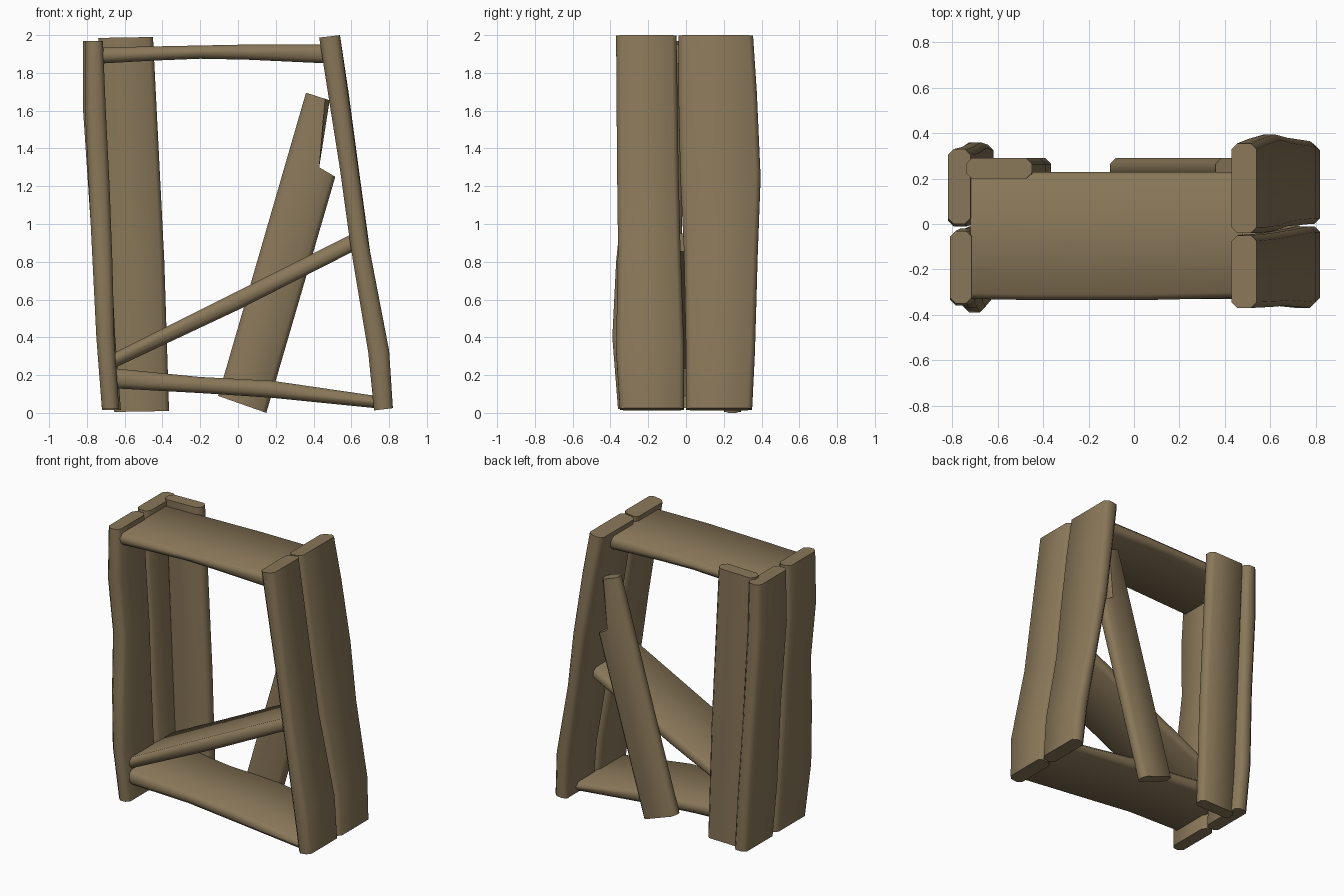
import bpy, bmesh, math

wood = bpy.data.materials.new("weathered_wood")
wood.diffuse_color = (0.25, 0.185, 0.10, 1)


def finish(bm, name):
    bmesh.ops.recalc_face_normals(bm, faces=bm.faces)
    me = bpy.data.meshes.new(name)
    bm.to_mesh(me)
    bm.free()
    me.materials.append(wood)
    ob = bpy.data.objects.new(name, me)
    bpy.context.collection.objects.link(ob)
    bpy.ops.object.select_all(action='DESELECT')
    ob.select_set(True)
    bpy.context.view_layer.objects.active = ob
    bpy.ops.object.shade_smooth_by_angle(angle=math.radians(50))
    return ob


def plank(name, axis, stations, c=0.025, tilt=0.0):
    """Loft a chamfered rectangle. Station: position, u0, u1 (thickness), y0, y1."""
    bm = bmesh.new()
    rings = []
    for s, u0, u1, y0, y1 in stations:
        outline = [(u0 + c, y0), (u1 - c, y0), (u1, y0 + c), (u1, y1 - c),
                   (u1 - c, y1), (u0 + c, y1), (u0, y1 - c), (u0, y0 + c)]
        ring = []
        for u, y in outline:
            p = s + tilt * (u - u1)
            ring.append(bm.verts.new((u, y, p) if axis == 'z' else (p, y, u)))
        rings.append(ring)
    for a, b in zip(rings, rings[1:]):
        for i in range(8):
            j = (i + 1) % 8
            bm.faces.new((a[i], a[j], b[j], b[i]))
    bm.faces.new(rings[0])
    bm.faces.new(rings[-1])
    return finish(bm, name)


# left wall: two upright planks side by side
plank("left_front_upright", 'z', [
    (0.02, -0.72, -0.63, -0.36, -0.01), (0.40, -0.75, -0.655, -0.39, -0.01),
    (0.80, -0.77, -0.665, -0.37, -0.02), (1.20, -0.79, -0.68, -0.33, -0.02),
    (1.60, -0.81, -0.70, -0.36, -0.03), (1.97, -0.81, -0.715, -0.35, -0.03)])
plank("left_back_upright", 'z', [
    (0.015, -0.72, -0.62, 0.01, 0.35), (0.40, -0.75, -0.65, 0.00, 0.36),
    (1.00, -0.78, -0.68, 0.00, 0.34), (1.60, -0.82, -0.71, -0.01, 0.33),
    (1.97, -0.82, -0.72, 0.0, 0.33)])

# right wall: two leaning, bent planks
plank("right_front_upright", 'z', [
    (0.025, 0.72, 0.82, -0.35, -0.01), (0.33, 0.69, 0.80, -0.37, -0.01),
    (0.90, 0.595, 0.69, -0.36, -0.03), (1.30, 0.54, 0.635, -0.365, -0.04),
    (2.00, 0.43, 0.54, -0.37, -0.05)], tilt=0.12)
plank("right_back_upright", 'z', [
    (0.025, 0.725, 0.82, 0.0, 0.35), (0.33, 0.70, 0.80, 0.0, 0.365),
    (0.85, 0.615, 0.70, -0.01, 0.38), (1.25, 0.55, 0.645, -0.03, 0.395),
    (1.70, 0.48, 0.585, -0.04, 0.375), (2.00, 0.43, 0.54, -0.04, 0.355)], tilt=0.12)

# top and bottom shelves
plank("top_board", 'x', [
    (-0.72, 1.85, 1.935, -0.33, 0.23), (-0.45, 1.865, 1.94, -0.335, 0.23),
    (-0.20, 1.875, 1.945, -0.335, 0.23), (0.05, 1.87, 1.95, -0.335, 0.23),
    (0.48, 1.85, 1.95, -0.325, 0.23)])
plank("bottom_board", 'x', [
    (-0.65, 0.13, 0.235, -0.33, 0.23), (-0.20, 0.105, 0.19, -0.31, 0.22),
    (0.18, 0.08, 0.17, -0.33, 0.23), (0.73, 0.025, 0.09, -0.33, 0.23)])

# slanted shelf that has fallen on the left
plank("fallen_shelf", 'x', [
    (-0.66, 0.235, 0.315, -0.32, 0.20), (0.00, 0.545, 0.645, -0.31, 0.20),
    (0.61, 0.855, 0.95, -0.32, 0.20)])


# wide back plank and broken loose plank: bevelled extruded outlines
def back_board(name, outline, y0, y1, bevel):
    bm = bmesh.new()
    face = bm.faces.new([bm.verts.new((x, y0, z)) for x, z in outline])
    ext = bmesh.ops.extrude_face_region(bm, geom=[face], use_keep_orig=True)
    for v in ext["geom"]:
        if isinstance(v, bmesh.types.BMVert):
            v.co.y = y1
    bmesh.ops.recalc_face_normals(bm, faces=bm.faces)
    # soften only the long edges
    edges = [e for e in bm.edges if e.calc_length() > 0.3]
    bmesh.ops.bevel(bm, geom=edges, offset=bevel, segments=1, affect='EDGES')
    finish(bm, name)


back_board("wide_back_plank",
           [(-0.655, 0.005), (-0.365, 0.01), (-0.39, 0.80), (-0.45, 1.99), (-0.74, 1.985)],
           0.20, 0.29, 0.025)
back_board("broken_back_plank",
           [(-0.105, 0.09), (0.15, 0.0), (0.515, 1.25), (0.43, 1.30), (0.485, 1.655), (0.36, 1.695)],
           0.20, 0.29, 0.025)
